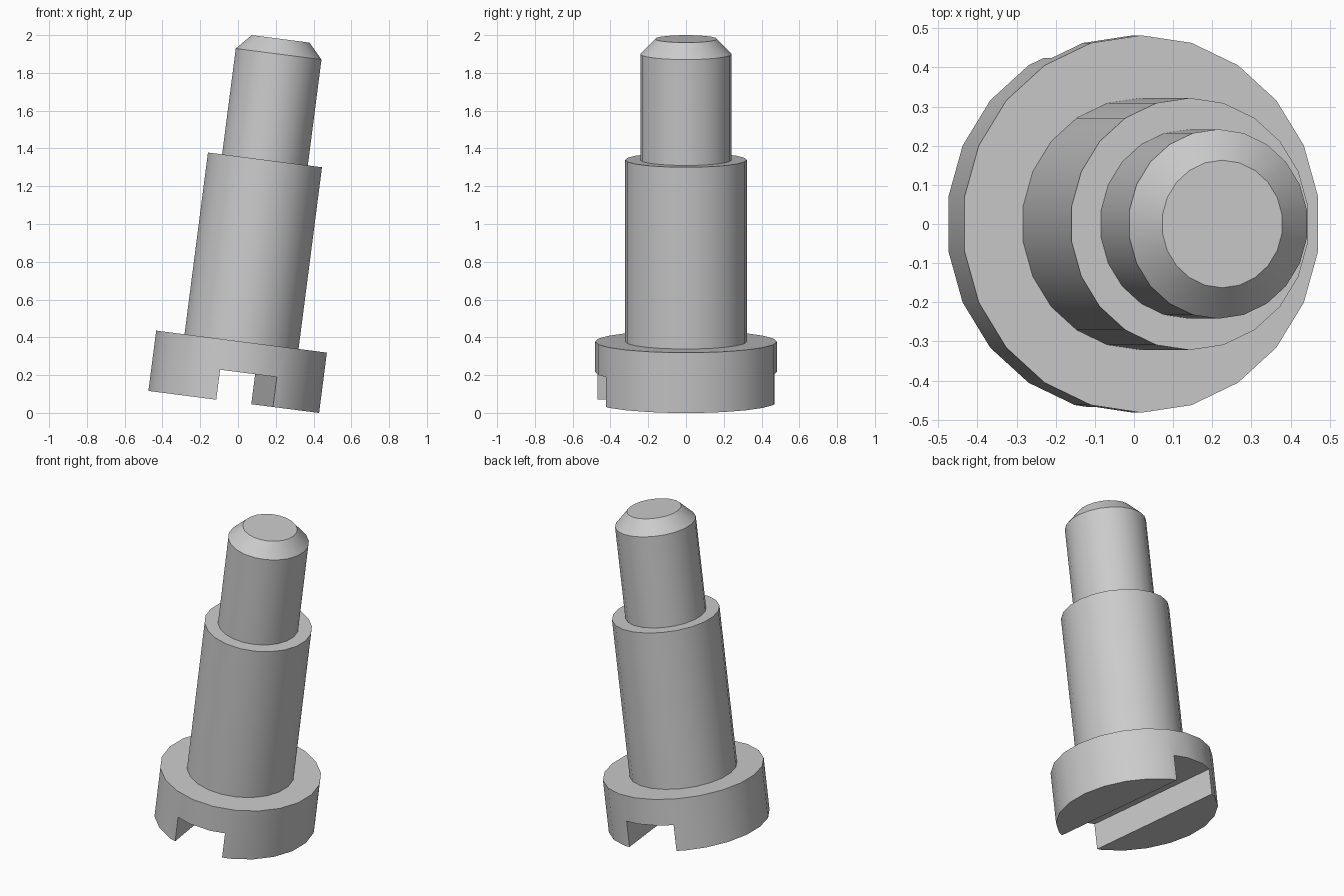
import bpy
import bmesh
from math import sin, cos, pi, radians
from mathutils import Matrix

cube = bpy.data.objects.get("Cube")
if cube:
    bpy.data.objects.remove(cube)

SIDES = 22
FLATTEN = 0.955          # the round sections are slightly narrower in x
TILT = radians(7.35)
PLACE = Matrix.Translation((-0.0225, 0, 0.058)) @ Matrix.Rotation(TILT, 4, "Y")

steel = bpy.data.materials.new("plain grey")
steel.use_nodes = True
grey = (0.6, 0.6, 0.6, 1)
steel.diffuse_color = grey
steel.node_tree.nodes["Principled BSDF"].inputs["Base Color"].default_value = grey


def add_object(name, bm):
    bmesh.ops.recalc_face_normals(bm, faces=bm.faces)
    mesh = bpy.data.meshes.new(name)
    bm.to_mesh(mesh)
    bm.free()
    mesh.materials.append(steel)
    obj = bpy.data.objects.new(name, mesh)
    bpy.context.collection.objects.link(obj)
    obj.matrix_world = PLACE
    return obj


def turned(name, profile):
    """Closed solid of revolution from (radius, height) pairs."""
    bm = bmesh.new()
    rings = []
    for r, z in profile:
        angles = [pi / 2 + 2 * pi * i / SIDES for i in range(SIDES)]
        rings.append([bm.verts.new((r * FLATTEN * cos(a), r * sin(a), z)) for a in angles])
    for low, high in zip(rings, rings[1:]):
        for i in range(SIDES):
            j = (i + 1) % SIDES
            bm.faces.new((low[i], low[j], high[j], high[i]))
    bm.faces.new(rings[0])
    bm.faces.new(rings[-1])
    return add_object(name, bm)


# Screw body: head, shoulder, tip and chamfer in one turned profile
screw = turned("shoulder_screw", [
    (0.482, 0), (0.482, 0.322),
    (0.322, 0.322), (0.322, 1.292),
    (0.242, 1.292), (0.242, 1.857), (0.163, 1.938)])

# Driver slot across the underside of the head
bm = bmesh.new()
bmesh.ops.create_cube(bm, size=1, matrix=Matrix.Rotation(radians(7.4), 4, "Z")
                      @ Matrix.Diagonal((0.306, 1.4, 0.32, 1)))
cutter = add_object("slot_cutter", bm)
cutter.hide_render = True

cut = screw.modifiers.new("slot", "BOOLEAN")
cut.operation = "DIFFERENCE"
cut.solver = "EXACT"
cut.object = cutter
bpy.context.view_layer.update()
bpy.ops.object.select_all(action="DESELECT")
screw.select_set(True)
bpy.context.view_layer.objects.active = screw
bpy.ops.object.modifier_apply(modifier=cut.name)
bpy.data.objects.remove(cutter)

# Smooth round walls, sharp shoulders and slot
bpy.ops.object.shade_smooth_by_angle(angle=radians(30))
